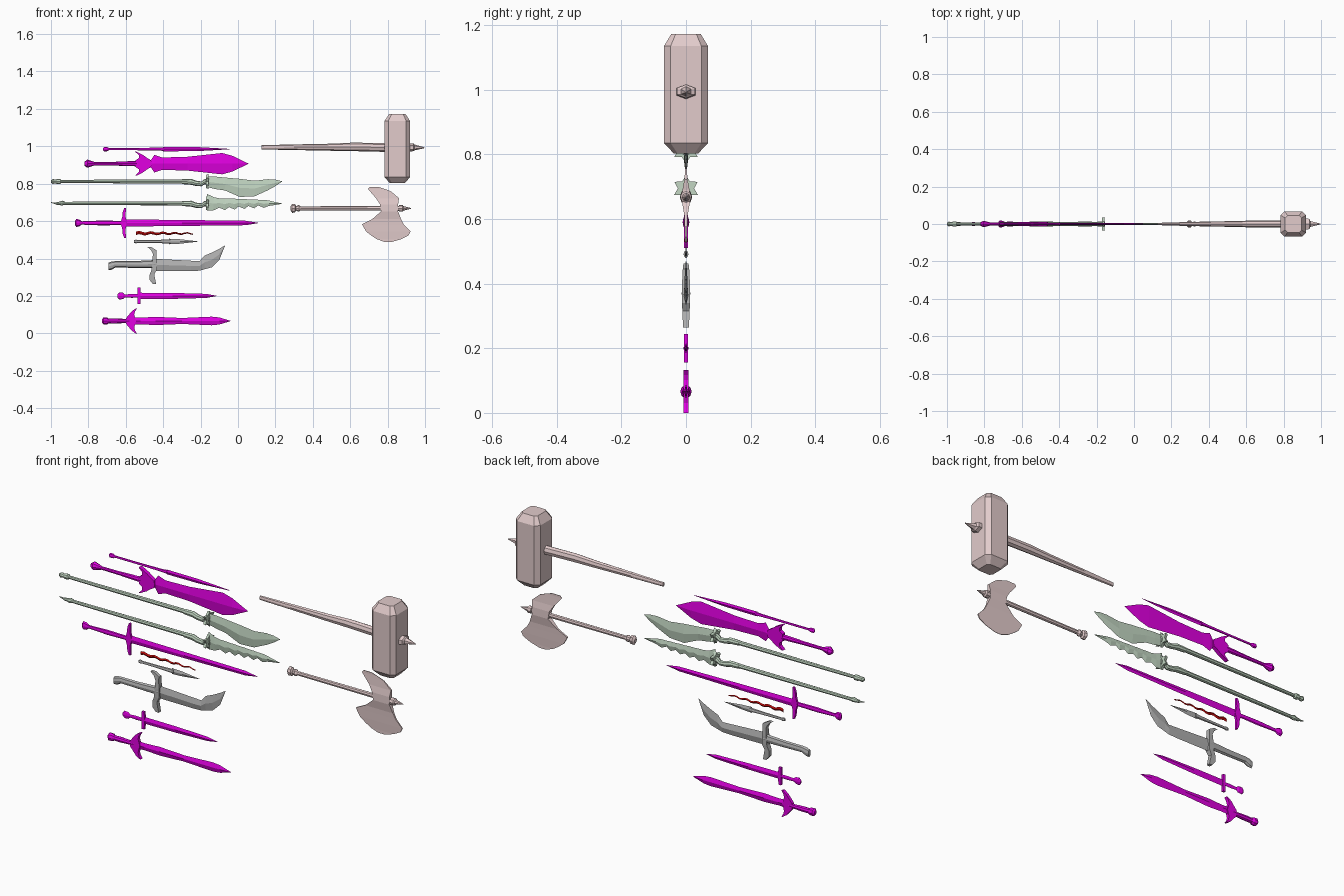
import bpy, bmesh, math
from mathutils import Vector


def mat(name, rgb):
    m = bpy.data.materials.new(name)
    m.diffuse_color = (*rgb, 1)
    return m


MAGENTA = mat("magenta", (0.75, 0.0, 0.75))
GREEN = mat("pale green", (0.54, 0.67, 0.54))
PINK = mat("dusty pink", (0.76, 0.60, 0.60))
GREY = mat("steel grey", (0.44, 0.44, 0.44))
RED = mat("dark red", (0.60, 0.003, 0.003))


def polygon(n, radii=(1,)):
    return [(radii[i % len(radii)] * math.cos(2 * math.pi * i / n),
             radii[i % len(radii)] * math.sin(2 * math.pi * i / n)) for i in range(n)]


# unit cross-sections: (in-plane, thickness)
DIAMOND = polygon(4)
ROUND = polygon(8)
STAR = polygon(12, (1, 0.6))
BOX = [(1, 1), (-1, 1), (-1, -1), (1, -1)]
CHAMFER = [(1, .7), (.7, 1), (-.7, 1), (-1, .7), (-1, -.7), (-.7, -1), (.7, -1), (1, -.7)]


def loft(name, material, stations, section=DIAMOND, axis="x"):
    """Stations: (position on axis, low, high, half thickness in y)."""
    bm = bmesh.new()
    rings = []
    for p, lo, hi, t in stations:
        mid, half = (lo + hi) / 2, (hi - lo) / 2
        ring = []
        for u, v in section:
            a = mid + u * half
            ring.append(bm.verts.new(Vector((p, v * t, a) if axis == "x" else (a, v * t, p))))
        rings.append(ring)
    n = len(section)
    for a, b in zip(rings, rings[1:]):
        for i in range(n):
            j = (i + 1) % n
            bm.faces.new((a[i], a[j], b[j], b[i]))
    bm.faces.new(rings[0])
    bm.faces.new(rings[-1])
    bmesh.ops.recalc_face_normals(bm, faces=bm.faces)
    me = bpy.data.meshes.new(name)
    bm.to_mesh(me)
    bm.free()
    me.materials.append(material)
    ob = bpy.data.objects.new(name, me)
    bpy.context.collection.objects.link(ob)
    return ob


def rod(name, material, z, points, flat=1.0):
    """Turned rod along x, optionally flattened in y: points are (x, radius)."""
    return loft(name, material, [(x, z - r, z + r, r * flat) for x, r in points], ROUND)


def blade(name, material, z, t, points):
    """Symmetric diamond-section blade: points are (x, half width)."""
    return loft(name, material, [(x, z - w, z + w, min(t, w)) for x, w in points])


def guard(name, material, z, t, half):
    """Guard mirrored about the sword axis: half is (dz, x low, x high)."""
    full = [(-d, a, b) for d, a, b in reversed(half)] + [h for h in half if h[0] > 0]
    return loft(name, material, [(z + d, a, b, t) for d, a, b in full], BOX, "z")


# slim stiletto at the top
rod("stiletto_handle", MAGENTA, .985, [(-.722, .005), (-.715, .012), (-.70, .012), (-.69, .006),
    (-.55, .006), (-.42, .008), (-.395, .010)], .7)
blade("stiletto_blade", MAGENTA, .985, .004, [(-.40, .012), (-.22, .011), (-.13, .006), (-.045, .001)])

# broad leaf sword
rod("leaf_sword_grip", MAGENTA, .907, [(-.822, .010), (-.805, .022), (-.765, .009), (-.745, .009),
    (-.66, .010), (-.59, .013), (-.54, .014)], .8)
guard("leaf_sword_guard", MAGENTA, .907, .010, [(0, -.550, -.460), (.018, -.548, -.465),
      (.03, -.530, -.485), (.045, -.53, -.505), (.064, -.55, -.542)])
blade("leaf_sword_blade", MAGENTA, .907, .006, [(-.48, .015), (-.465, .020), (-.447, .047), (-.405, .033),
      (-.27, .037), (-.085, .057), (-.03, .042), (.055, .001)])

# two polearms sharing one shaft design
for label, z in (("smooth", .812), ("serrated", .695)):
    rod(label + "_glaive_shaft", GREEN, z, [(-.97, .008), (-.6, .010), (-.29, .011)])
    loft(label + "_glaive_bent_neck", GREEN, [
        (-.30, z - .014, z + .012, .012), (-.25, z - .018, z + .014, .013), (-.225, z - .024, z + .004, .012),
        (-.195, z - .026, z, .012), (-.18, z - .016, z + .012, .013), (-.155, z - .016, z + .016, .013)], ROUND)
    loft(label + "_glaive_star_collar", GREEN, [(-.172, z - .035, z + .035, .038),
         (-.158, z - .04, z + .04, .042)], STAR)
rod("smooth_glaive_pommel", GREEN, .812, [(-1, .006), (-.99, .013), (-.975, .010), (-.965, .014), (-.95, .014), (-.945, .008)])
loft("serrated_glaive_tail", GREEN, [(-1, .698, .701, .002), (-.97, .688, .700, .006), (-.955, .686, .704, .009),
     (-.94, .683, .709, .012), (-.925, .688, .704, .009)], ROUND)
loft("smooth_glaive_blade", GREEN, [
    (-.165, .782, .838, .005), (-.12, .771, .838, .006), (-.07, .764, .833, .006), (.01, .729, .826, .006),
    (.09, .733, .816, .005), (.16, .765, .824, .004), (.20, .787, .822, .003), (.235, .811, .813, .001)])
teeth = [(-.165, .656, .745, .005), (-.13, .658, .728, .005)]
for i in range(5):  # saw-toothed lower edge
    x = -.10 + i * .052
    low = .664 + i * .003
    top = .722 - i * .002
    teeth += [(x, low + .008, top, .005), (x + .03, low - .005, top, .005)]
loft("serrated_glaive_blade", GREEN, teeth + [(.165, .681, .710, .004), (.235, .692, .694, .001)])

# long straight sword
rod("long_sword_grip", MAGENTA, .590, [(-.872, .010), (-.865, .021), (-.85, .019), (-.835, .009),
    (-.73, .013), (-.62, .011)], .5)
guard("long_sword_guard", MAGENTA, .590, .006, [(0, -.628, -.592), (.035, -.618, -.602),
      (.06, -.616, -.600), (.08, -.608, -.600)])
blade("long_sword_blade", MAGENTA, .590, .005, [(-.60, .019), (-.3, .016), (.04, .012), (.108, .001)])

# wavy red knife
loft("wavy_knife", RED, [(-.545 + .305 * i / 20,
     .535 + .004 * math.sin(i * 1.5) - .009 * (1 - i / 40),
     .535 + .004 * math.sin(i * 1.5) + .009 * (1 - i / 24), .004) for i in range(21)])

# small grey dagger
rod("small_dagger_handle", GREY, .491, [(-.555, .007), (-.545, .010), (-.535, .007), (-.45, .008), (-.36, .011)], .7)
blade("small_dagger_blade", GREY, .491, .004, [(-.37, .015), (-.31, .012), (-.215, .001)])

# curved scimitar
loft("scimitar_handle", GREY, [(-.692, .338, .378, .010), (-.675, .340, .384, .012), (-.655, .352, .386, .012),
     (-.56, .350, .386, .012), (-.44, .348, .392, .014)], ROUND)
loft("scimitar_guard", GREY, [(.264, -.455, -.438, .009), (.285, -.472, -.442, .010), (.315, -.472, -.448, .011),
     (.34, -.462, -.434, .013), (.385, -.458, -.434, .013), (.425, -.455, -.437, .011),
     (.445, -.465, -.437, .010), (.462, -.485, -.465, .008)], BOX, "z")
loft("scimitar_blade", GREY, [(-.44, .334, .398, .007), (-.25, .333, .388, .007), (-.205, .335, .386, .007),
     (-.18, .342, .415, .006), (-.14, .353, .432, .005), (-.10, .392, .452, .004), (-.07, .467, .470, .001)])

# short cross-hilted dagger
rod("cross_dagger_grip", MAGENTA, .200, [(-.645, .008), (-.635, .019), (-.615, .017), (-.605, .008),
    (-.57, .010), (-.53, .009)], .4)
guard("cross_dagger_guard", MAGENTA, .200, .006, [(0, -.536, -.520), (.044, -.536, -.522)])
blade("cross_dagger_blade", MAGENTA, .200, .005, [(-.525, .017), (-.35, .016), (-.17, .011), (-.115, .001)])

# crescent-hilted sword
rod("crescent_sword_grip", MAGENTA, .066, [(-.726, .010), (-.718, .020), (-.70, .019), (-.692, .013),
    (-.66, .014), (-.58, .010)], .9)
guard("crescent_sword_guard", MAGENTA, .066, .008, [(0, -.602, -.545), (.016, -.598, -.55),
      (.035, -.582, -.555), (.052, -.568, -.550), (.066, -.548, -.540)])
blade("crescent_sword_blade", MAGENTA, .066, .006, [(-.56, .020), (-.52, .018), (-.44, .022), (-.30, .016),
      (-.14, .023), (-.10, .019), (-.04, .001)])

# war hammer
loft("hammer_handle", PINK, [(.125, .983, 1.006, .006), (.3, .98, 1.010, .011), (.5, .976, 1.014, .015),
     (.62, .974, 1.020, .018), (.79, .970, 1.016, .020)], ROUND)
loft("hammer_head", PINK, [(.803, .812, .892, .038), (.835, .783, .920, .068), (1.135, .783, .920, .068),
     (1.172, .808, .896, .046)], CHAMFER, "z")
loft("hammer_spike", PINK, [(.91, .970, 1.016, .034), (.938, .974, 1.016, .032), (.943, .978, 1.010, .018),
     (.997, .990, .994, .002)], polygon(6))

# battle axe
rod("axe_shaft", PINK, .668, [(.282, .012), (.29, .024), (.305, .022), (.31, .012), (.325, .018), (.335, .011),
    (.6, .012), (.87, .013)], .8)
rod("axe_spike", PINK, .668, [(.86, .018), (.88, .018), (.885, .012), (.925, .002)])
loft("axe_blade", PINK, [
    (.783, .705, .750, .001), (.772, .695, .785, .001), (.759, .706, .818, .002), (.722, .738, .861, .005),
    (.69, .759, .856, .011), (.652, .765, .856, .012), (.61, .717, .872, .005), (.583, .663, .886, .004),
    (.545, .684, .922, .003), (.524, .711, .912, .002), (.503, .743, .872, .001), (.488, .785, .820, .001)], BOX, "z")
